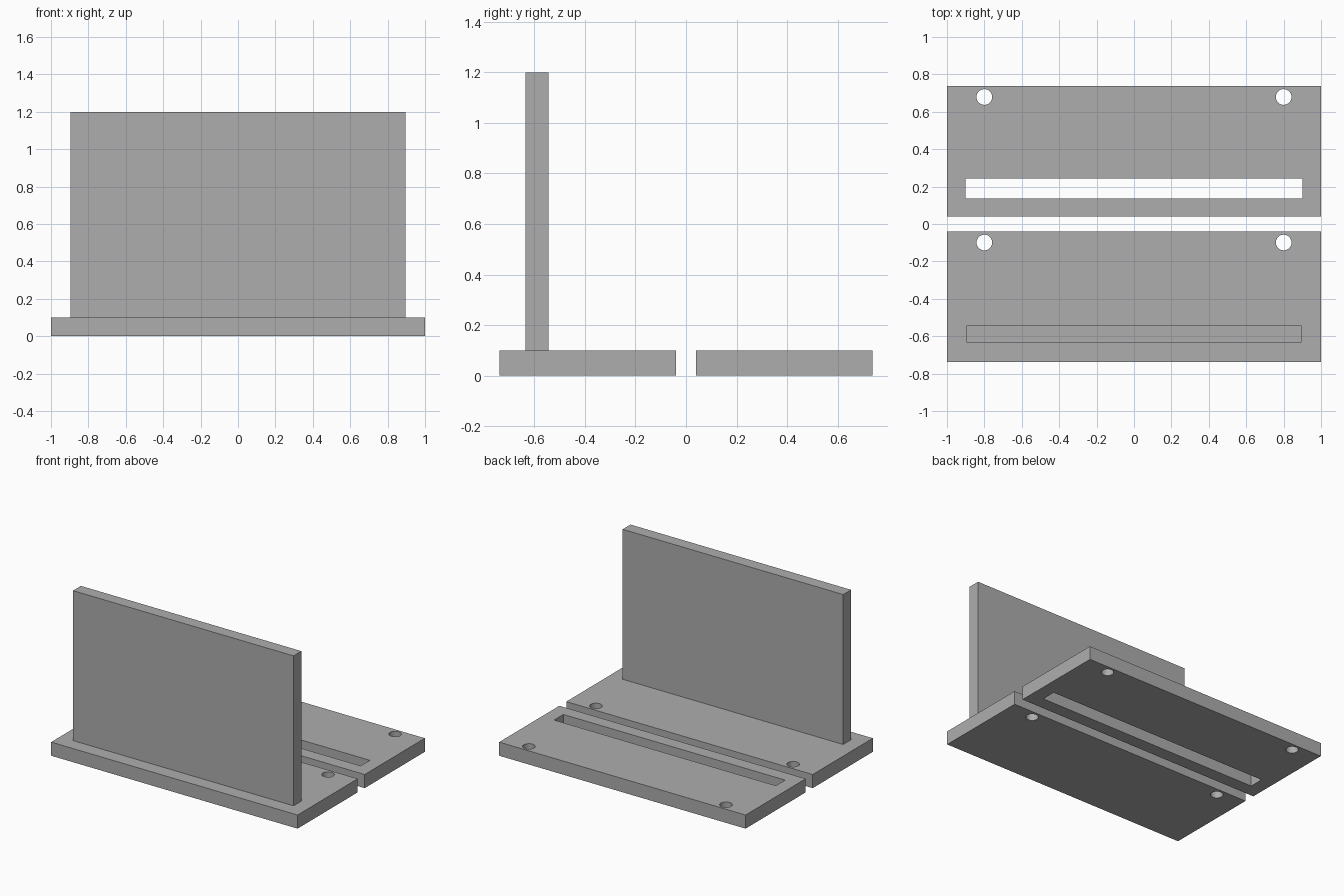
import bpy
from mathutils import Vector

if "Cube" in bpy.data.objects:
    bpy.data.objects.remove(bpy.data.objects["Cube"], do_unlink=True)

THICK = 0.1        # plate thickness
PLATE_Y = 0.389    # distance of each plate centre from the middle
HOLE_X, HOLE_Y, HOLE_R = 0.8, 0.29, 0.042

grey = bpy.data.materials.new("plain grey")
grey.use_nodes = True
colour = (0.42, 0.42, 0.42, 1)
grey.diffuse_color = colour
grey.node_tree.nodes["Principled BSDF"].inputs["Base Color"].default_value = colour


def box(name, centre, size):
    bpy.ops.mesh.primitive_cube_add(size=1, location=centre)
    ob = bpy.context.object
    ob.name = name
    ob.scale = size
    bpy.ops.object.transform_apply(location=False, rotation=False, scale=True)
    ob.data.materials.append(grey)
    return ob


def cut(target, cutter):
    cutter.hide_render = True
    mod = target.modifiers.new("cut", "BOOLEAN")
    mod.operation = "DIFFERENCE"
    mod.solver = "EXACT"
    mod.object = cutter
    bpy.context.view_layer.objects.active = target
    bpy.ops.object.modifier_apply(modifier=mod.name)
    bpy.data.objects.remove(cutter, do_unlink=True)


def plate(name, y):
    # Flat base plate with two round screw holes near its back edge
    ob = box(name, (0, y, THICK / 2), (2, 0.697, THICK))
    for side in (-1, 1):
        bpy.ops.mesh.primitive_cylinder_add(
            vertices=32, radius=HOLE_R, depth=THICK * 3,
            location=Vector((side * HOLE_X, y + HOLE_Y, THICK / 2)))
        cut(ob, bpy.context.object)
    return ob


# Front plate carrying the upright panel
plate("front_plate", -PLATE_Y)
box("upright_panel", (0, -0.589, 0.65), (1.79, 0.091, 1.1))

# Back plate with a long slot
back = plate("back_plate", PLATE_Y)
cut(back, box("slot_cutter", (0, 0.19, THICK / 2), (1.8, 0.107, THICK * 3)))
